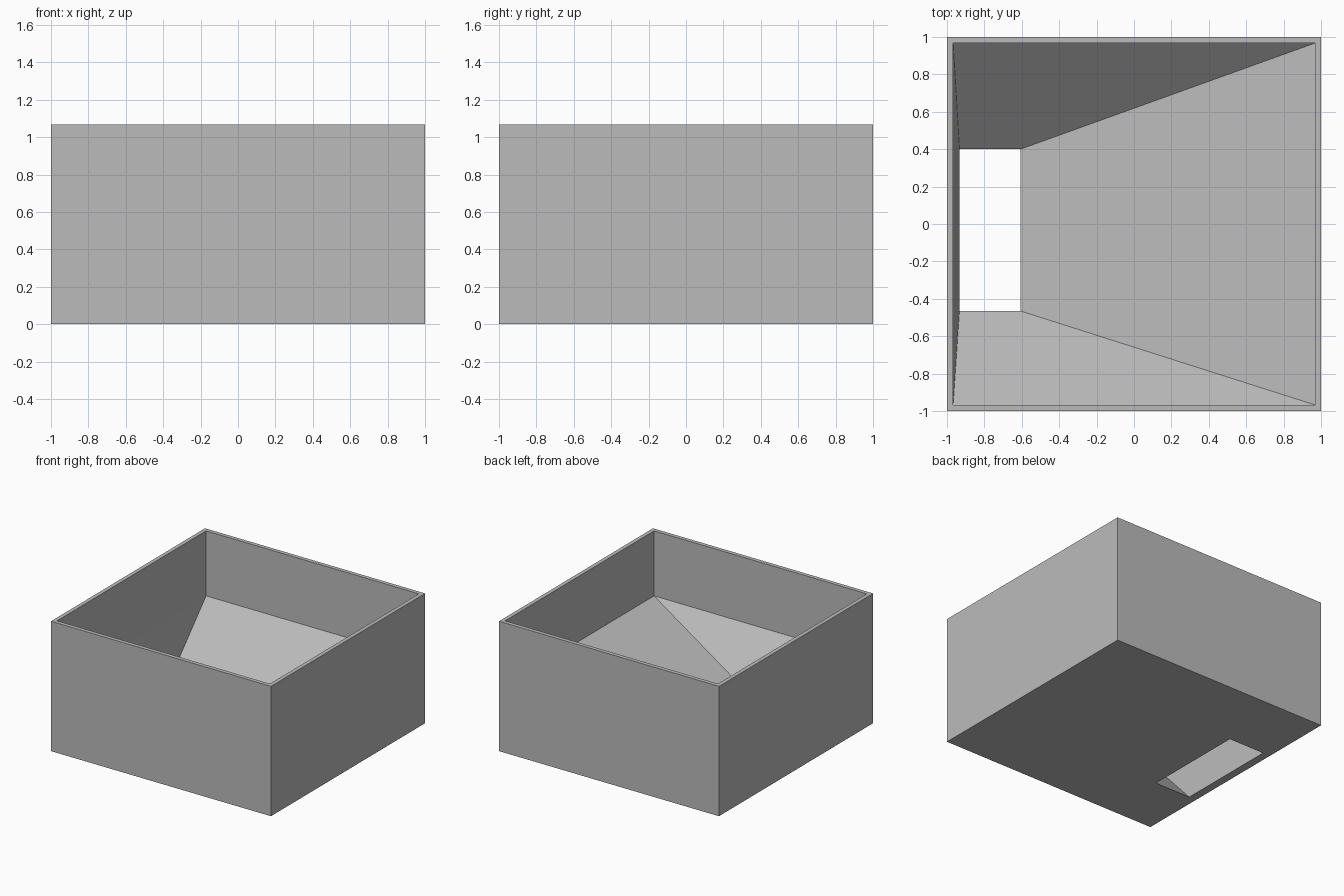
import bpy
import bmesh

if "Cube" in bpy.data.objects:
    bpy.data.objects.remove(bpy.data.objects["Cube"], do_unlink=True)

HEIGHT = 1.067      # overall height
RIM = 0.967         # half width inside the walls
FUNNEL = 0.533      # height where the sloping floor begins

grey = bpy.data.materials.new("plain_grey")
grey.use_nodes = True
colour = (0.5, 0.5, 0.5, 1)
grey.diffuse_color = colour
grey.node_tree.nodes["Principled BSDF"].inputs["Base Color"].default_value = colour


def rectangle(bm, x0, x1, y0, y1, z):
    """Four corner vertices, counter-clockwise from above."""
    return [bm.verts.new((x, y, z)) for x, y in ((x0, y0), (x1, y0), (x1, y1), (x0, y1))]


def square(bm, half, z):
    return rectangle(bm, -half, half, -half, half, z)


# Hopper box: a closed chain of rings, outside up, over the rim, down to the outlet
bm = bmesh.new()
rings = [
    square(bm, 1, 0),
    square(bm, 1, HEIGHT),
    square(bm, RIM, HEIGHT),
    square(bm, RIM, FUNNEL),
    rectangle(bm, -0.933, -0.607, -0.465, 0.4, 0),
]
for lower, upper in zip(rings, rings[1:] + rings[:1]):
    for i in range(4):
        j = (i + 1) % 4
        bm.faces.new((lower[i], lower[j], upper[j], upper[i]))
bmesh.ops.recalc_face_normals(bm, faces=bm.faces[:])

mesh = bpy.data.meshes.new("hopper_box")
bm.to_mesh(mesh)
bm.free()
mesh.materials.append(grey)
bpy.context.collection.objects.link(bpy.data.objects.new("hopper_box", mesh))
